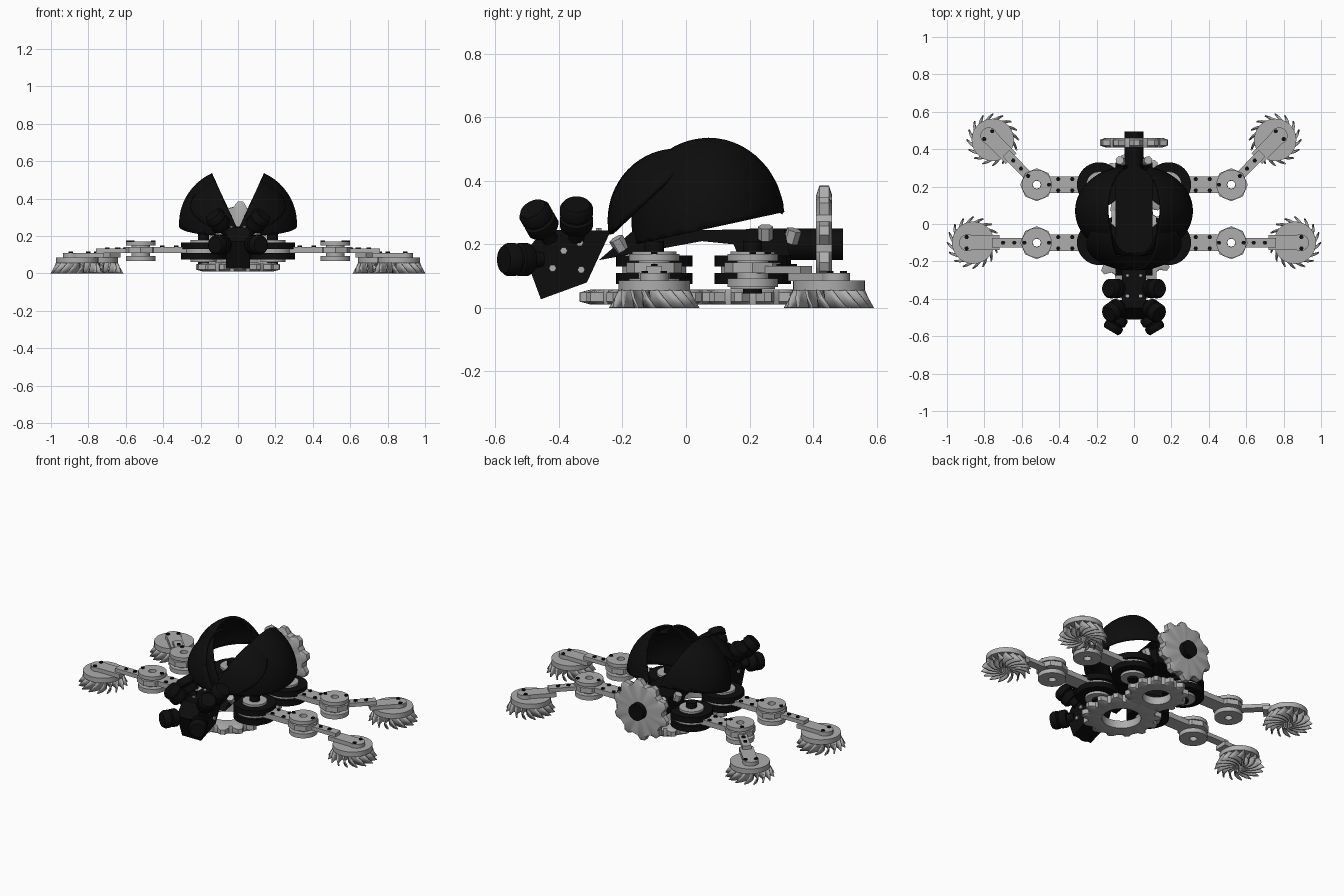
import bpy, bmesh
from math import radians, sin, cos, tau
from mathutils import Matrix, Vector

default_cube = bpy.data.objects.get("Cube")
if default_cube:
    bpy.data.objects.remove(default_cube, do_unlink=True)


def make_material(name, value):
    material = bpy.data.materials.new(name)
    material.use_nodes = True
    colour = (value, value, value, 1)
    material.diffuse_color = colour
    material.node_tree.nodes["Principled BSDF"].inputs["Base Color"].default_value = colour
    return material


black = make_material("black enamel", 0.004)
steel = make_material("light steel", 0.42)
created_objects = []


def emit(name, bm, material, pair=True, thickness=0):
    """Turn a bmesh into an object, with a mirrored twin for paired parts."""
    sides = (("left_", 1), ("right_", -1)) if pair else (("", 1),)
    for prefix, sign in sides:
        part = bm.copy()
        bmesh.ops.scale(part, vec=(sign, 1, 1), verts=part.verts)
        bmesh.ops.recalc_face_normals(part, faces=part.faces)
        mesh = bpy.data.meshes.new(prefix + name)
        part.to_mesh(mesh)
        part.free()
        mesh.materials.append(material)
        ob = bpy.data.objects.new(prefix + name, mesh)
        bpy.context.collection.objects.link(ob)
        if thickness:
            solid = ob.modifiers.new("thickness", 'SOLIDIFY')
            solid.thickness = thickness
            solid.offset = 0
        created_objects.append(ob)
    bm.free()


def place(location, axis=(0, 0, 1)):
    rotation = Vector(axis).to_track_quat('Z', 'Y').to_matrix().to_4x4()
    return Matrix.Translation(location) @ rotation


def lathe(bm, profile, matrix, hollow=False, segments=40, root=1.0):
    """Revolve a profile; root below one notches the widest loops into teeth."""
    widest = max(r for r, z in profile)
    loops = []
    for r, z in profile:
        loop = []
        for i in range(segments):
            notched = r == widest and i % 4 < 2
            radius = r * root if notched else r
            angle = tau * i / segments
            loop.append(bm.verts.new(matrix @ Vector((radius * cos(angle), radius * sin(angle), z))))
        loops.append(loop)
    following = loops[1:] + loops[:1] if hollow else loops[1:]
    for lower, upper in zip(loops, following):
        for i in range(segments):
            j = (i + 1) % segments
            bm.faces.new((lower[i], lower[j], upper[j], upper[i]))
    if not hollow:
        bm.faces.new(loops[0])
        bm.faces.new(loops[-1])


def disc(bm, radius, bottom, top, matrix, hole=0, segments=40):
    if hole:
        profile = [(hole, bottom), (radius, bottom), (radius, top), (hole, top)]
    else:
        profile = [(radius, bottom), (radius, top)]
    lathe(bm, profile, matrix, bool(hole), segments)


def bar(bm, start, end, width, bottom, top):
    start, end = Vector(start), Vector(end)
    run, middle = end - start, (start + end) / 2
    matrix = (Matrix.Translation((middle.x, middle.y, (bottom + top) / 2))
              @ Matrix.Rotation(Vector((1, 0)).angle_signed(run) * -1, 4, 'Z')
              @ Matrix.Diagonal((run.length, width, top - bottom, 1)))
    bmesh.ops.create_cube(bm, size=1, matrix=matrix)


def prism(bm, outline, half_width):
    verts = [bm.verts.new((-half_width, y, z)) for y, z in outline]
    face = bm.faces.new(verts)
    extruded = bmesh.ops.extrude_face_region(bm, geom=[face])["geom"]
    moved = [v for v in extruded if isinstance(v, bmesh.types.BMVert)]
    bmesh.ops.translate(bm, vec=(2 * half_width, 0, 0), verts=moved)


def gear(name, radius, hole, bottom, top, teeth, matrix):
    bm = bmesh.new()
    shoulder, bevel = radius * 0.84, (top - bottom) / 5
    profile = [(hole, bottom), (shoulder, bottom), (radius, bottom + bevel),
               (radius, top - bevel), (shoulder, top), (hole, top)]
    lathe(bm, profile, matrix, True, teeth * 4, 0.85)
    emit(name, bm, steel, pair=False)


def wing_shell(name, centre, radii, cut_point, cut_normal):
    """Half dome, tipped outward, trimmed along a slanted lower edge."""
    bm = bmesh.new()
    bmesh.ops.create_uvsphere(bm, u_segments=56, v_segments=28, radius=1)
    bmesh.ops.bisect_plane(bm, geom=bm.verts[:] + bm.edges[:] + bm.faces[:],
                           plane_co=(0, 0, 0), plane_no=(1, 0, 0), clear_inner=True)
    tilt = Matrix.Rotation(radians(25), 4, 'Y')
    bm.transform(Matrix.Translation(centre) @ tilt @ Matrix.Diagonal((*radii, 1)))
    bmesh.ops.bisect_plane(bm, geom=bm.verts[:] + bm.edges[:] + bm.faces[:],
                           plane_co=cut_point, plane_no=cut_normal, clear_inner=True)
    emit(name, bm, black, thickness=0.014)


# Raised wing cases and the shorter hoods ahead of them
wing_shell("wing_case", (0.02, 0.07, 0.275), (0.29, 0.235, 0.28), (0, 0.07, 0.25), (0, -0.22, 1))
wing_shell("front_hood", (0.02, -0.03, 0.275), (0.28, 0.21, 0.243), (0, -0.19, 0.275), (0, -0.16, 0.17))

# Central hull and tail axle
bm = bmesh.new()
prism(bm, [(-0.275, 0.15), (-0.17, 0.24), (0.31, 0.25), (0.33, 0.15),
           (0.17, 0.15), (0.15, 0.2), (0.05, 0.21)], 0.1)
emit("hull", bm, black, pair=False)
bm = bmesh.new()
disc(bm, 0.05, 0.2, 0.495, place((0, 0, 0.2), (0, 1, 0)))
emit("tail_axle", bm, black, pair=False)

# Tail gear and the two flat gears underneath
gear("tail_gear", 0.185, 0.04, 0.41, 0.46, 10, place((0, 0, 0.2), (0, 1, 0)))
gear("front_ground_gear", 0.225, 0.11, 0.01, 0.058, 14, place((0, -0.11, 0)))
gear("rear_ground_gear", 0.18, 0.08, 0.01, 0.058, 12, place((0, 0.2, 0)))

# Head block with side and top bolts
bm = bmesh.new()
prism(bm, [(-0.237, 0.243), (-0.45, 0.245), (-0.51, 0.17), (-0.457, 0.027), (-0.312, 0.08)], 0.065)
emit("head", bm, black, pair=False)
bm = bmesh.new()
for y, z in ((-0.335, 0.205), (-0.385, 0.18), (-0.42, 0.125), (-0.33, 0.12)):
    disc(bm, 0.012, 0, 0.01, place((0.063, y, z), (1, 0, 0)), segments=6)
for y in (-0.275, -0.385):
    disc(bm, 0.01, 0, 0.01, place((0.035, y, 0.242)), segments=6)
emit("head_bolts", bm, steel)

# Three pairs of ribbed eye barrels on stalks
barrel = [(0.025, -0.09), (0.025, -0.05), (0.045, -0.05), (0.052, -0.04), (0.052, -0.01),
          (0.044, -0.005), (0.044, 0), (0.052, 0.005), (0.052, 0.03), (0.042, 0.045)]
eyes = {"upper": ((0.11, -0.345, 0.29), (0.6, 0, 0.8)),
        "middle": ((0.11, -0.465, 0.28), (0.55, -0.4, 0.7)),
        "lower": ((0.1, -0.535, 0.152), (0.5, -0.85, 0))}
for label, (centre, axis) in eyes.items():
    bm = bmesh.new()
    lathe(bm, barrel, place(centre, axis), segments=28)
    emit(label + "_eye", bm, black)

# Hull bolts at the shoulders and rump
bm = bmesh.new()
for centre, axis in (((0.07, 0.335, 0.225), (0.3, 0.3, 1)), ((0.115, 0.25, 0.235), (0.4, 0, 1)),
                     ((0.095, -0.21, 0.2), (0.3, -0.6, 1))):
    disc(bm, 0.024, -0.02, 0.022, place(centre, axis), segments=6)
emit("hull_bolts", bm, steel)


def leg(label, hub, foot):
    hub, foot = Vector(hub), Vector(foot)
    hip = Vector((0.185, hub.y))
    reach = (foot - hub).normalized()
    across = Vector((-reach.y, reach.x))
    at_hip, at_hub, at_foot = (place((*p, 0)) for p in (hip, hub, foot))

    # Hip: twin dark discs around a steel core
    bm = bmesh.new()
    disc(bm, 0.12, 0.13, 0.165, at_hip)
    disc(bm, 0.12, 0.075, 0.11, at_hip)
    disc(bm, 0.03, 0.045, 0.21, at_hip)
    emit(label + "_hip_discs", bm, black)
    bm = bmesh.new()
    disc(bm, 0.1, 0.105, 0.135, at_hip)
    disc(bm, 0.07, 0.06, 0.178, at_hip, 0.028)
    emit(label + "_hip_core", bm, steel)

    # Upper arm and hollow knee joint
    bm = bmesh.new()
    bar(bm, hip, hub - Vector((0.04, 0)), 0.09, 0.11, 0.142)
    disc(bm, 0.088, 0.11, 0.142, at_hub, 0.022, 8)
    disc(bm, 0.08, 0.148, 0.17, at_hub, 0.022)
    disc(bm, 0.08, 0.065, 0.092, at_hub, 0.022)
    disc(bm, 0.05, 0.09, 0.15, at_hub, 0.022)
    emit(label + "_arm_and_knee", bm, steel)

    # Shin, foot plate and foot disc
    bm = bmesh.new()
    bar(bm, hub + reach * 0.04, foot - reach * 0.1, 0.05, 0.108, 0.132)
    bar(bm, foot - reach * 0.14, foot + reach * 0.03, 0.08, 0.084, 0.11)
    disc(bm, 0.045, 0.084, 0.11, place((*(foot + reach * 0.03), 0)))
    disc(bm, 0.113, 0.055, 0.086, at_foot)
    emit(label + "_shin_and_foot", bm, steel)

    # Dark bolts along the limb
    spots = [(Vector((x, hub.y + y)), 0.148) for x in (0.33, 0.405) for y in (-0.03, 0.03)]
    spots += [(hub + reach * 0.066, 0.176), (hub - Vector((0.066, 0)), 0.176)]
    spots += [(hub + reach * d, 0.138) for d in (0.12, 0.18)]
    spots += [(foot + reach * 0.035 + across * side, 0.116) for side in (-0.03, 0.03)]
    bm = bmesh.new()
    for point, top in spots:
        disc(bm, 0.012, top - 0.012, top, place((*point, 0)), segments=6)
    emit(label + "_limb_bolts", bm, black)

    # Swept turbine blades beneath the foot
    bm = bmesh.new()
    count, steps = 16, 5
    for blade in range(count):
        rows = []
        for k in range(steps + 1):
            t = k / steps
            row = []
            for drop in (0, 0.5, 1):
                radius = 0.025 + t * (0.085 + 0.03 * drop)
                angle = tau * blade / count + 0.45 * t + 0.35 * drop * t
                row.append(bm.verts.new((foot.x + radius * cos(angle),
                                         foot.y + radius * sin(angle), 0.06 * (1 - drop) + 0.001)))
            rows.append(row)
        for a, b in zip(rows, rows[1:]):
            for i in range(2):
                bm.faces.new((a[i], b[i], b[i + 1], a[i + 1]))
    emit(label + "_foot_blades", bm, steel, thickness=0.008)


leg("front", (0.52, -0.1), (0.86, -0.1))
leg("rear", (0.52, 0.21), (0.755, 0.45))

# Smooth the curved walls while keeping machined edges crisp
for ob in bpy.context.selected_objects:
    ob.select_set(False)
for ob in created_objects:
    ob.select_set(True)
bpy.context.view_layer.objects.active = created_objects[0]
bpy.ops.object.shade_smooth_by_angle(angle=radians(35))
